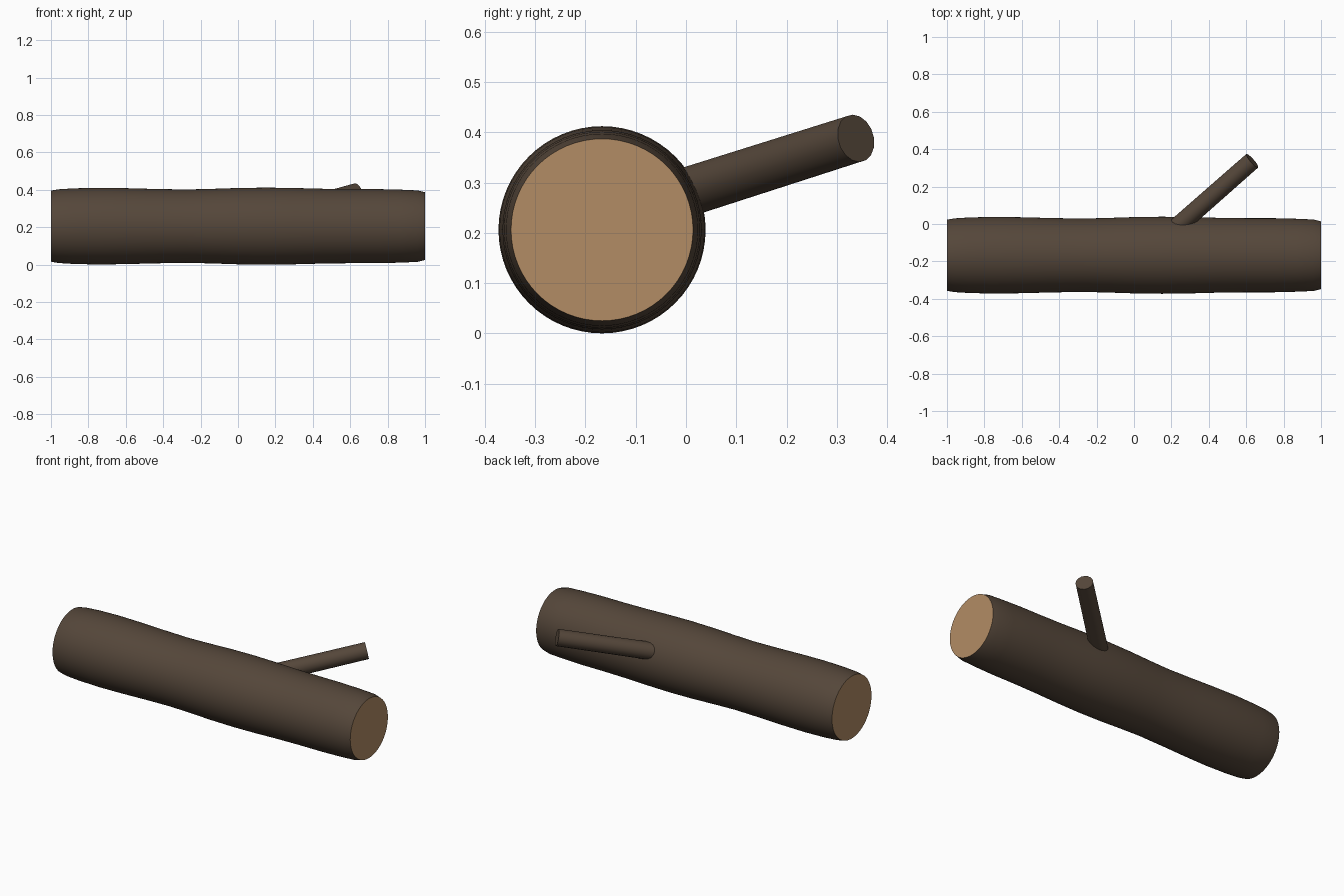
import bpy
import bmesh
import math
from mathutils import Vector

cube = bpy.data.objects.get("Cube")
if cube:
    bpy.data.objects.remove(cube, do_unlink=True)


def make_material(name, rgb):
    mat = bpy.data.materials.new(name)
    mat.use_nodes = True
    colour = (*rgb, 1.0)
    mat.diffuse_color = colour
    mat.node_tree.nodes["Principled BSDF"].inputs["Base Color"].default_value = colour
    return mat


bark = make_material("dark bark", (0.09, 0.062, 0.042))
wood = make_material("cut wood", (0.45, 0.265, 0.13))


def round_bar(name, start, direction, profile, sides, cap_material):
    """Sweep (distance, radius) rings along a straight axis and cap both ends."""
    axis = Vector(direction).normalized()
    side = axis.cross(Vector((0, 0, 1))).normalized()
    up = side.cross(axis)
    bm = bmesh.new()
    rings = []
    for dist, radius in profile:
        centre = Vector(start) + axis * dist
        ring = []
        for i in range(sides):
            a = math.tau * i / sides
            ring.append(bm.verts.new(centre + radius * (side * math.cos(a) + up * math.sin(a))))
        rings.append(ring)
    for low, high in zip(rings, rings[1:]):
        for i in range(sides):
            j = (i + 1) % sides
            bm.faces.new((low[i], low[j], high[j], high[i]))
    for ring in (rings[0], rings[-1]):
        bm.faces.new(ring).material_index = cap_material
    bmesh.ops.recalc_face_normals(bm, faces=bm.faces)
    mesh = bpy.data.meshes.new(name)
    bm.to_mesh(mesh)
    bm.free()
    mesh.materials.append(bark)
    mesh.materials.append(wood)
    obj = bpy.data.objects.new(name, mesh)
    bpy.context.collection.objects.link(obj)
    bpy.ops.object.select_all(action="DESELECT")
    obj.select_set(True)
    bpy.context.view_layer.objects.active = obj
    bpy.ops.object.shade_smooth_by_angle(angle=math.radians(30))
    return obj


# Gently wavy trunk with pale sawn ends
trunk_profile = [
    (0, 0.19), (0.04, 0.197), (0.12, 0.202), (0.25, 0.205), (0.4, 0.203),
    (0.55, 0.199), (0.72, 0.196), (0.85, 0.199), (1.0, 0.204), (1.15, 0.206),
    (1.3, 0.204), (1.45, 0.2), (1.6, 0.198), (1.75, 0.198), (1.87, 0.195),
    (1.96, 0.191), (2.0, 0.181),
]
round_bar("log_trunk", (-1, -0.167, 0.206), (1, 0, 0), trunk_profile, 64, 1)

# Side branch stub, bark all over, its root buried in the trunk
tip = Vector((0.632, 0.338, 0.388))
branch_dir = Vector((1, 0.88, 0.28)).normalized()
branch_length = 0.68
round_bar("side_branch", tip - branch_dir * branch_length, branch_dir,
          [(0, 0.05), (branch_length, 0.048)], 16, 0)
